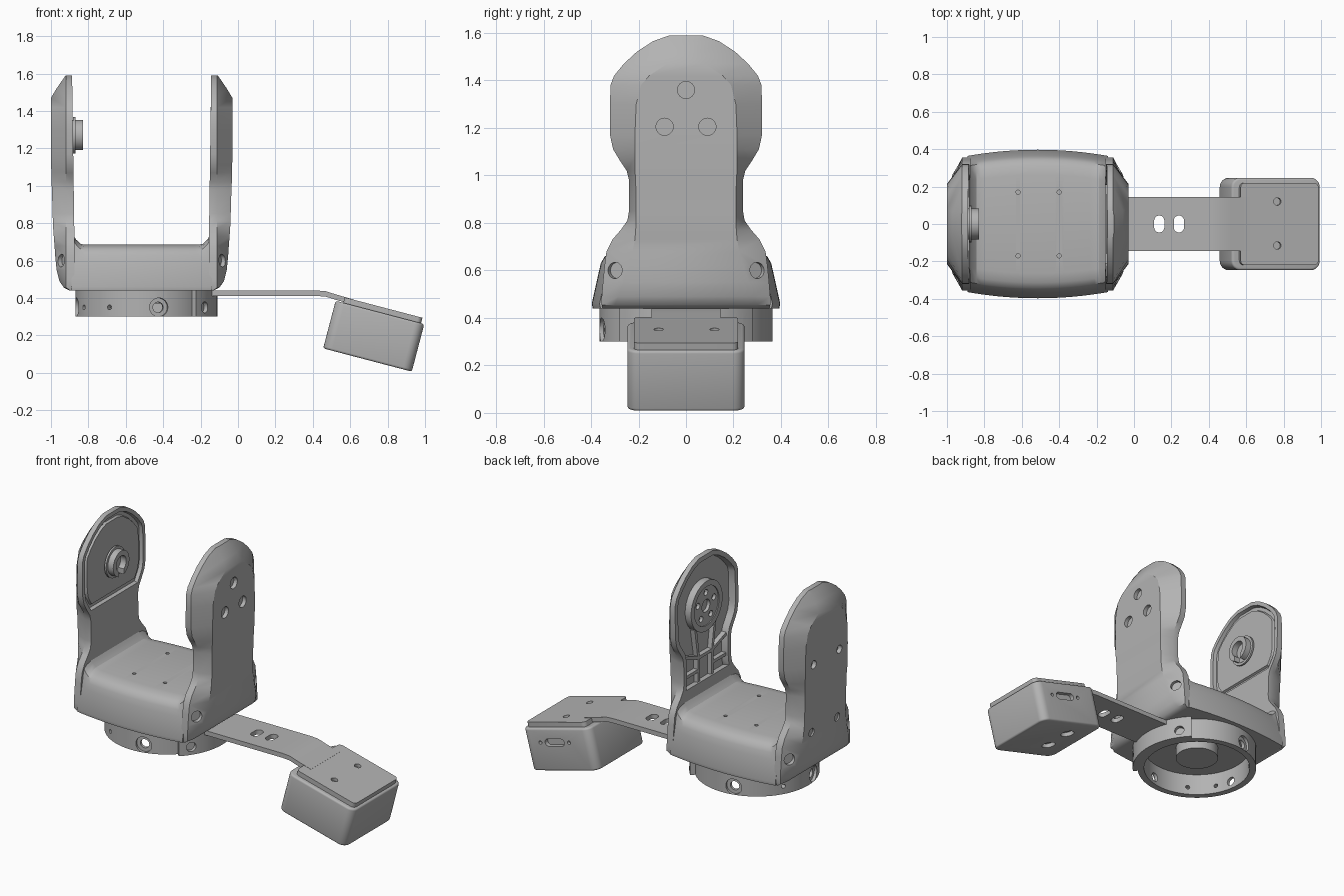
import bpy, bmesh
from math import sin, cos, pi, radians
from mathutils import Vector, Matrix

cube = bpy.data.objects.get("Cube")
if cube:
    bpy.data.objects.remove(cube, do_unlink=True)

grey = bpy.data.materials.new("plain grey")
grey.use_nodes = True
grey.diffuse_color = (0.45, 0.45, 0.45, 1)
grey.node_tree.nodes["Principled BSDF"].inputs["Base Color"].default_value = grey.diffuse_color
parts = []


def finish(name, bm, matrix=None, keep=True):
    bmesh.ops.recalc_face_normals(bm, faces=bm.faces)
    mesh = bpy.data.meshes.new(name)
    bm.to_mesh(mesh)
    bm.free()
    mesh.materials.append(grey)
    obj = bpy.data.objects.new(name, mesh)
    bpy.context.collection.objects.link(obj)
    if matrix:
        obj.matrix_world = matrix
    if keep:
        parts.append(obj)
    return obj


def loft_mesh(rings, closed=False):
    """Skin a row of matching cross-sections."""
    bm = bmesh.new()
    rows = [[bm.verts.new(p) for p in ring] for ring in rings]
    n = len(rows[0])
    pairs = list(zip(rows, rows[1:]))
    if closed:
        pairs.append((rows[-1], rows[0]))
    else:
        bm.faces.new(rows[0])
        bm.faces.new(rows[-1])
    for a, b in pairs:
        for i in range(n):
            j = (i + 1) % n
            bm.faces.new((a[i], a[j], b[j], b[i]))
    bmesh.ops.recalc_face_normals(bm, faces=bm.faces)
    return bm


def loft(name, rings, closed=False, **kw):
    return finish(name, loft_mesh(rings, closed), **kw)


def cylinders(name, specs, **kw):
    """specs: (centre, axis, radius, length)"""
    bm = bmesh.new()
    for centre, axis, r, length in specs:
        turn = Vector(axis).to_track_quat('Z', 'Y').to_matrix().to_4x4()
        bmesh.ops.create_cone(bm, cap_ends=True, segments=32, radius1=r, radius2=r,
                              depth=length, matrix=Matrix.Translation(centre) @ turn)
    return finish(name, bm, **kw)


def rounded(u0, u1, v0, v1, r, steps=6):
    pts = []
    for k, (u, v) in enumerate([(u1 - r, v1 - r), (u0 + r, v1 - r), (u0 + r, v0 + r), (u1 - r, v0 + r)]):
        for i in range(steps + 1):
            a = (k + i / steps) * pi / 2
            pts.append((u + r * cos(a), v + r * sin(a)))
    return pts


def slab(name, outline, z0, z1, **kw):
    return loft(name, [[(u, v, z) for u, v in outline] for z in (z0, z1)], **kw)


def apply(obj, kind, **settings):
    mod = obj.modifiers.new(kind, kind)
    for key, value in settings.items():
        setattr(mod, key, value)
    bpy.context.view_layer.objects.active = obj
    bpy.ops.object.modifier_apply(modifier=mod.name)


def cut(obj, cutter):
    cutter.hide_render = True
    cutter.matrix_world = obj.matrix_world
    apply(obj, 'BOOLEAN', operation='DIFFERENCE', solver='EXACT', object=cutter)
    bpy.data.objects.remove(cutter, do_unlink=True)


def drill(obj, specs):
    cut(obj, cylinders("cutter", specs, keep=False))


def arc(name, r0, r1, z0, z1, a0=0, a1=360, steps=72):
    full = a1 - a0 == 360
    rings = []
    for i in range(steps if full else steps + 1):
        a = radians(a0 + (a1 - a0) * i / steps)
        rings.append([(CX + r * cos(a), r * sin(a), z) for r, z in ((r0, z0), (r1, z0), (r1, z1), (r0, z1))])
    return loft(name, rings, full)


# Yoke body: saddle that bulges to front and back and curves up into the arms
MID, CX = -0.515, -0.505
section = [(0.0, 0.44), (0.004, 0.46), (-0.025, 0.59), (-0.034, 0.63), (-0.05, 0.658), (-0.08, 0.676), (-0.13, 0.685)]
rings = []
for i in range(33):
    t = -1 + i / 16
    h = 0.36 + 0.033 * (1 - t * t)
    lift = 0.07 * max(0, (abs(t) - 0.83) / 0.17) ** 2
    half = [(h + d, z + (lift if z > 0.65 else 0)) for d, z in section]
    rings.append([(MID + 0.375 * t, y, z) for y, z in half] +
                 [(MID + 0.375 * t, -y, z) for y, z in reversed(half)])
body = loft("yoke_body", rings)
drill(body, [((x, y, 0.685), (0, 0, 1), 0.011, 0.04) for x in (-0.62, -0.4) for y in (-0.17, 0.17)])

# Arms: height, inner half width, outer half width, outer reach
ARM = [(0.44, 0.35, 0.30, 0.385), (0.455, 0.355, 0.30, 0.415), (0.49, 0.355, 0.285, 0.44),
       (0.55, 0.35, 0.265, 0.455), (0.62, 0.343, 0.24, 0.462), (0.68, 0.335, 0.225, 0.466),
       (0.73, 0.31, 0.215, 0.47), (0.77, 0.275, 0.212, 0.473), (0.81, 0.247, 0.21, 0.475),
       (0.85, 0.24, 0.21, 0.476), (0.98, 0.24, 0.212, 0.48), (1.02, 0.25, 0.215, 0.482),
       (1.07, 0.283, 0.215, 0.483), (1.11, 0.307, 0.215, 0.484), (1.17, 0.32, 0.215, 0.485),
       (1.3, 0.32, 0.21, 0.485), (1.38, 0.318, 0.19, 0.485), (1.42, 0.303, 0.155, 0.485),
       (1.47, 0.262, 0.08, 0.485), (1.52, 0.208, 0.07, 0.455), (1.565, 0.14, 0.06, 0.424),
       (1.59, 0.07, 0.05, 0.407)]


def inner(z):
    return 0.36 + 0.012 * max(0, (z - 0.75) / 0.84)


def make_arm(name, side, floor, lips):
    rings = []
    for z, w, v, out in ARM:
        mid = min(0.404, out - 0.002)
        half = [(inner(z), w), (mid, w), (out, v)]
        rings.append([(MID + side * x, -y, z) for x, y in half] +
                     [(MID + side * x, y, z) for x, y in reversed(half)])
    bm = loft_mesh(rings)
    face_set = [f for f in bm.faces if f.normal.x * side < -0.9 and f.calc_center_median().z > floor]
    for width, depth in lips:
        bmesh.ops.inset_region(bm, faces=face_set, thickness=width, use_even_offset=True, use_boundary=True)
        for vert in {v for f in face_set for v in f.verts}:
            vert.co.x += side * depth
    arm = finish(name, bm)
    drill(arm, [((MID + side * 0.432, y, 0.6), (side * 0.88, 0.48 * y / 0.3, 0), 0.034, 0.05) for y in (-0.3, 0.3)])
    return arm


left_arm = make_arm("left_arm", 1, 0.78, [(0.03, 0), (0.008, 0.042)])
right_arm = make_arm("right_arm", -1, 1.0, [(0.025, 0), (0.006, 0.022), (0.022, 0), (0.006, -0.014)])
drill(left_arm, [((MID + 0.485, y, z), (1, 0, 0), 0.036, 0.05) for y, z in ((0, 1.36), (-0.09, 1.205), (0.09, 1.205))])
drill(right_arm, [((MID - 0.483, y, z), (1, 0, 0), 0.026, 0.05) for y in (-0.13, 0.13) for z in (0.72, 1.16)])

# Bolted disc inside the left arm
HUB = 1.26
disc = cylinders("left_hub_disc", [((-0.122, 0, HUB), (1, 0, 0), 0.16, 0.052)])
drill(disc, [((-0.148, 0, HUB), (1, 0, 0), 0.125, 0.012)])
drill(disc, [((-0.142, 0, HUB), (1, 0, 0), 0.04, 0.04)] +
      [((-0.142, 0.085 * cos(a), HUB + 0.085 * sin(a)), (1, 0, 0), 0.019, 0.04)
       for a in (radians(90 + 72 * k) for k in range(5))])


# Ribs in the left arm pocket
def rib(start, end):
    a, b = Vector(start), Vector(end)
    side = (b - a).orthogonal().normalized() * 0.01
    ends = (a + side, a - side, b - side, b + side)
    loft("pocket_rib", [[(x, p.x, p.y) for p in ends] for x in (-0.14, -0.1)])


for s in (-1, 1):
    rib((s * 0.07, 0.79), (s * 0.07, 0.95))
    rib((s * 0.07, 0.95), (s * 0.1, 1.14))
    rib((s * 0.07, 0.95), (s * 0.21, 1.0))
    rib((s * 0.07, 0.87), (s * 0.21, 0.87))
rib((-0.075, 0.95), (0.075, 0.95))

# Slotted bearing post on the right arm
post = cylinders("right_bearing_post", [((-0.86, 0, 1.27), (1, 0, 0), 0.082, 0.06)])
drill(post, [((-0.84, 0, 1.27), (1, 0, 0), 0.05, 0.06)])
cut(post, slab("cutter", rounded(-0.868, -0.8, -0.025, 0.025, 0.005), 1.15, 1.27, keep=False))
arc_base = cylinders("right_bearing_flange", [((-0.875, 0, 1.27), (1, 0, 0), 0.098, 0.012)])

# Mounting ring with countersunk radial holes
ring = arc("mounting_ring", 0.325, 0.365, 0.30, 0.445)


def radial(angle, r, radius, length):
    d = Vector((cos(radians(angle)), sin(radians(angle)), 0))
    return (d * radius + Vector((CX, 0, 0.35)), d, r, length)


big = (-77, 103, 190)
drill(ring, [radial(a, 0.05, 0.365, 0.04) for a in big])
drill(ring, [radial(a, 0.028, 0.345, 0.1) for a in big] + [radial(a, 0.013, 0.345, 0.1) for a in (150, 209, 240)])
cylinders("turntable_hub", [((CX, 0, 0.41), (0, 0, 1), 0.13, 0.08)])

# Clamp around the ring and the strip it carries
clamp = arc("ring_clamp", 0.36, 0.395, 0.30, 0.44, -45, 45, 24)
drill(clamp, [radial(a, 0.03, 0.395, 0.05) for a in (-34, 34)])
path = [(-0.15, 0.425), (0.42, 0.425), (0.47, 0.421), (0.52, 0.405), (0.62, 0.376)]
outline = [(x, z + 0.015) for x, z in path] + [(x, z - 0.014) for x, z in reversed(path)]
strip = loft("bent_strip", [[(x, y, z) for x, z in outline] for y in (-0.145, 0.145)])
for x in (0.135, 0.24):
    cut(strip, slab("cutter", rounded(x - 0.027, x + 0.027, -0.045, 0.045, 0.026), 0.38, 0.48, keep=False))

# Tilted sensor box and its lid plate
tilt = Matrix.Translation((0.522, 0, 0.385)) @ Matrix.Rotation(radians(14.7), 4, 'Y')
box = slab("sensor_box", rounded(0, 0.49, -0.247, 0.247, 0.05), -0.263, 0, matrix=tilt)
apply(box, 'BEVEL', width=0.012, segments=3, limit_method='ANGLE', angle_limit=radians(60))
slot = rounded(0.2, 0.34, -0.11, -0.065, 0.022)
cut(box, loft("cutter", [[(u, y, w) for u, w in slot] for y in (0.22, 0.3)], keep=False))
drill(box, [((u, 0.247, -0.087), (0, 1, 0), 0.011, 0.04) for u in (0.165, 0.375)] +
      [((0.16, y, -0.263), (0, 0, 1), 0.042, 0.05) for y in (-0.09, 0.09)])
lid = slab("lid_plate", rounded(0.042, 0.472, -0.22, 0.22, 0.025), -0.005, 0.03, matrix=tilt)
drill(lid, [((0.245, y, 0.03), (0, 0, 1), 0.02, 0.04) for y in (-0.115, 0.12)])

# Soft shading with crisp edges
bpy.ops.object.select_all(action='DESELECT')
for obj in parts:
    obj.select_set(True)
bpy.context.view_layer.objects.active = body
bpy.ops.object.shade_smooth_by_angle(angle=radians(32))
